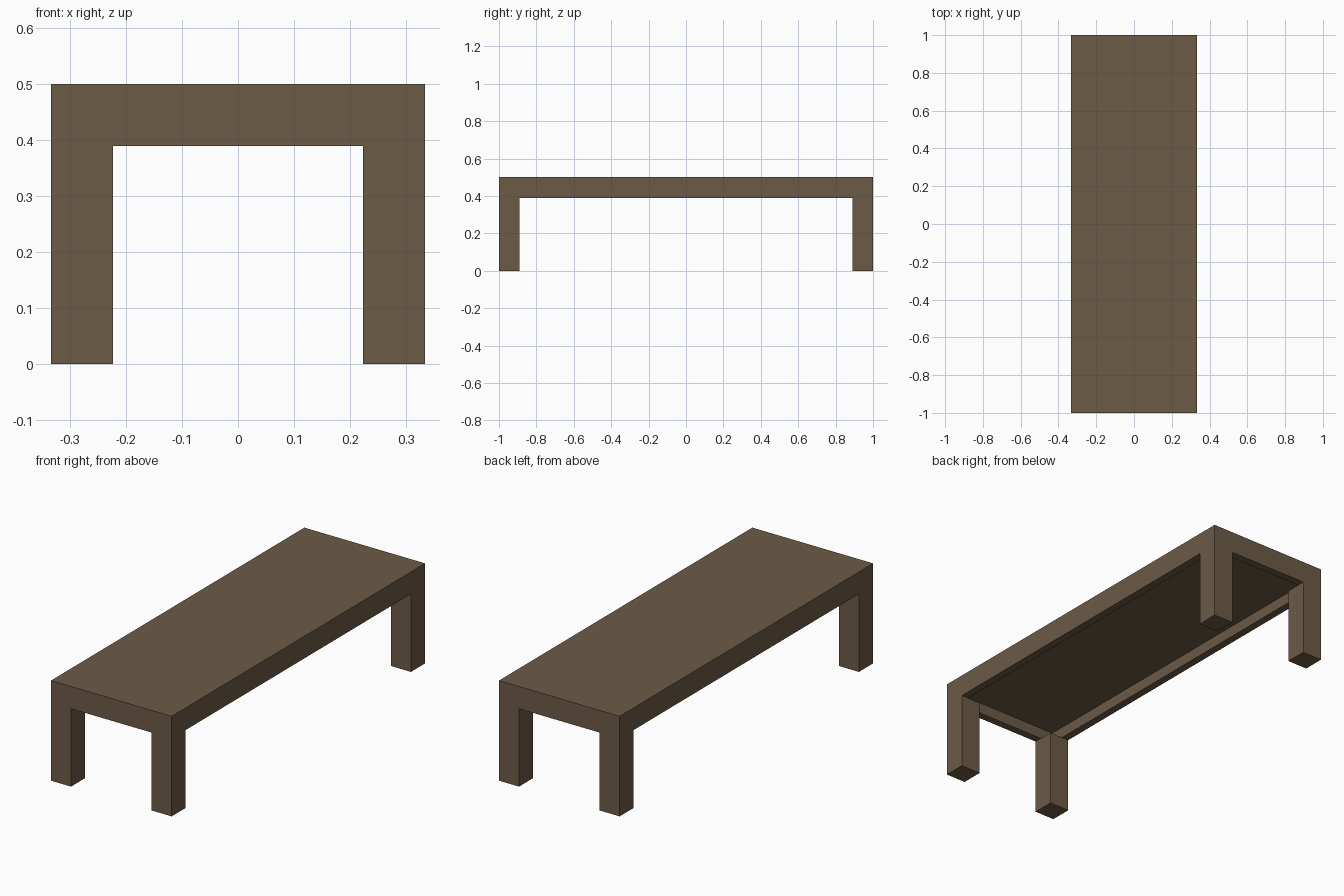
import bpy
import bmesh
from mathutils import Matrix

WIDTH, LENGTH, HEIGHT = 0.667, 2.0, 0.5
LEG = 0.111          # leg thickness, also the depth of the top frame
RAIL = LEG / 2       # rail width and recess depth

old = bpy.data.objects.get("Cube")
if old:
    bpy.data.objects.remove(old, do_unlink=True)

# Single brown wood colour
wood = bpy.data.materials.new("brown wood")
wood.use_nodes = True
colour = (0.15, 0.104, 0.062, 1)
wood.diffuse_color = colour
bsdf = next(n for n in wood.node_tree.nodes if n.type == 'BSDF_PRINCIPLED')
bsdf.inputs["Base Color"].default_value = colour
bsdf.inputs["Roughness"].default_value = 0.8


def box(name, size, centre, recess=0):
    """Box object, optionally hollowed from below by an inset recess."""
    bm = bmesh.new()
    bmesh.ops.create_cube(bm, size=1, matrix=Matrix.Translation(centre) @ Matrix.Diagonal((*size, 1)))
    if recess:
        bottom = min(bm.faces, key=lambda f: f.calc_center_median().z)
        bmesh.ops.inset_region(bm, faces=[bottom], thickness=recess)
        panel = bmesh.ops.extrude_face_region(bm, geom=[bottom])
        verts = [g for g in panel["geom"] if isinstance(g, bmesh.types.BMVert)]
        bmesh.ops.translate(bm, verts=verts, vec=(0, 0, recess))
        if bottom.is_valid:
            bmesh.ops.delete(bm, geom=[bottom], context='FACES_ONLY')
        bmesh.ops.recalc_face_normals(bm, faces=bm.faces)
    mesh = bpy.data.meshes.new(name)
    bm.to_mesh(mesh)
    bm.free()
    mesh.materials.append(wood)
    obj = bpy.data.objects.new(name, mesh)
    bpy.context.collection.objects.link(obj)
    return obj


# Table top with rails around a recessed underside
box("table_top", (WIDTH, LENGTH, LEG), (0, 0, HEIGHT - LEG / 2), RAIL)

# Four square corner legs
leg_height = HEIGHT - LEG
for y_name, sy in (("front", -1), ("back", 1)):
    for x_name, sx in (("right", -1), ("left", 1)):
        box(f"{y_name}_{x_name}_leg", (LEG, LEG, leg_height),
            (sx * (WIDTH - LEG) / 2, sy * (LENGTH - LEG) / 2, leg_height / 2))
